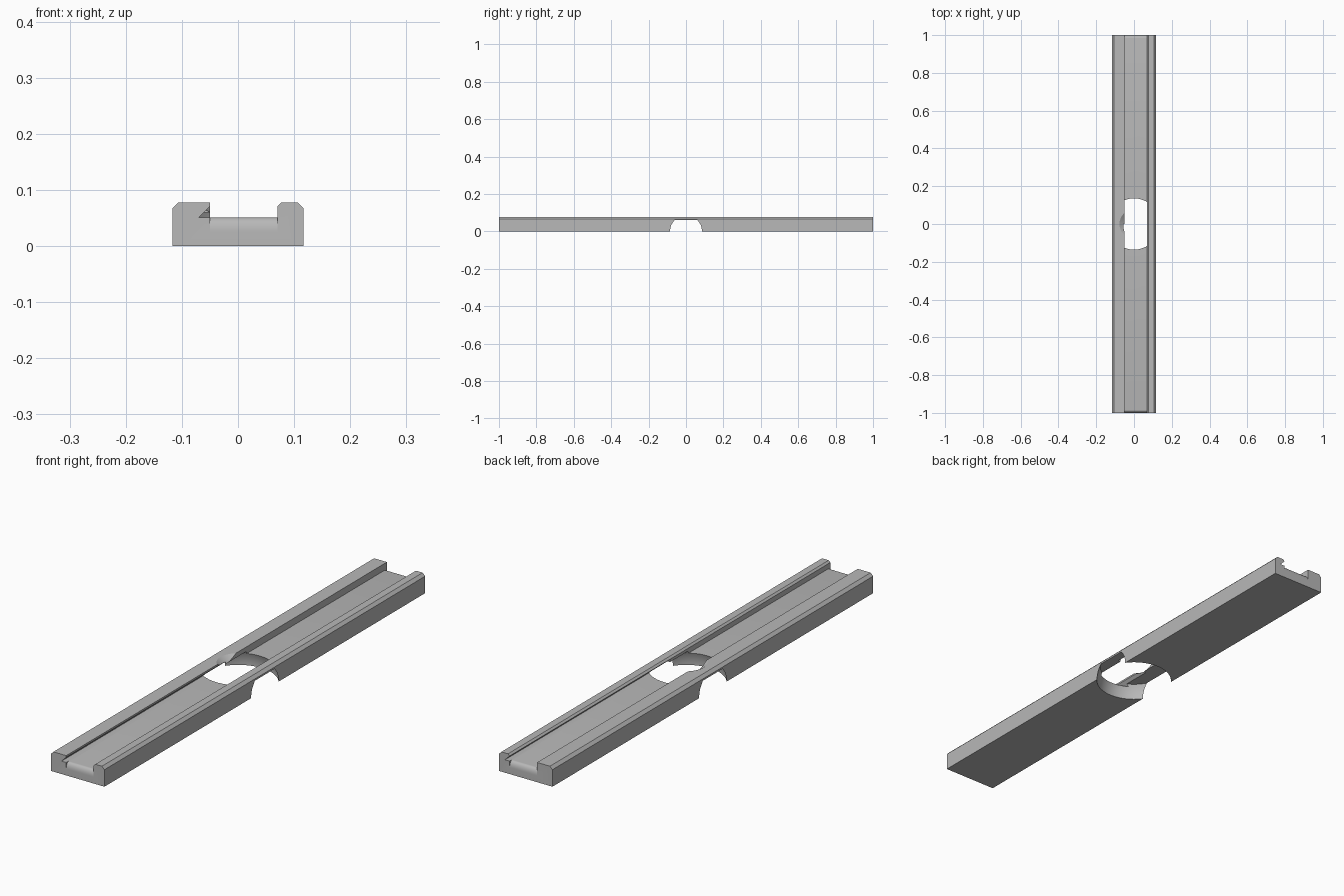
import bpy
import bmesh
import math
from mathutils import Matrix, Vector

if "Cube" in bpy.data.objects:
    bpy.data.objects.remove(bpy.data.objects["Cube"], do_unlink=True)

metal = bpy.data.materials.new("plain_grey")
metal.use_nodes = True
grey = (0.48, 0.48, 0.48, 1)
metal.diffuse_color = grey
metal.node_tree.nodes["Principled BSDF"].inputs["Base Color"].default_value = grey


def make_object(name, bm):
    bmesh.ops.recalc_face_normals(bm, faces=bm.faces)
    mesh = bpy.data.meshes.new(name)
    bm.to_mesh(mesh)
    bm.free()
    mesh.materials.append(metal)
    obj = bpy.data.objects.new(name, mesh)
    bpy.context.collection.objects.link(obj)
    return obj


def prism(name, points, axis, start, end):
    """Extrude a profile along x or y; profile points are (other axis, z)."""
    bm = bmesh.new()
    along_x = axis == "x"
    verts = [bm.verts.new((start, a, z) if along_x else (a, start, z)) for a, z in points]
    face = bm.faces.new(verts)
    new = bmesh.ops.extrude_face_region(bm, geom=[face])["geom"]
    step = Vector((end - start, 0, 0) if along_x else (0, end - start, 0))
    bmesh.ops.translate(bm, vec=step, verts=[g for g in new if isinstance(g, bmesh.types.BMVert)])
    return make_object(name, bm)


def lathe(name, points, sides=64):
    """Spin a closed (radius, z) profile round the z axis."""
    bm = bmesh.new()
    verts = [bm.verts.new((r, 0, z)) for r, z in points]
    edges = [bm.edges.new(pair) for pair in zip(verts, verts[1:])]
    bmesh.ops.spin(bm, geom=verts + edges, axis=(0, 0, 1), cent=(0, 0, 0),
                   angle=math.tau, steps=sides, use_duplicate=False)
    bmesh.ops.remove_doubles(bm, verts=bm.verts, dist=1e-5)
    return make_object(name, bm)


# Bar with chamfered outer top edges
W, H, C = 0.117, 0.078, 0.011
LEFT, RIGHT, FLOOR = 0.07, -0.05, 0.051
bar = prism("rail_bar", [(-W, 0), (W, 0), (W, H - C), (W - C, H), (-W + C, H), (-W, H - C)],
            "y", -1, 1)

# Channel cutter whose floor rolls down at both ends
roll = []
for i in range(9):
    a = math.radians(90 * i / 8)
    roll.append((-0.985 - 0.015 * math.cos(a), FLOOR - 0.025 * (1 - math.sin(a))))
floor_line = [(-1.05, FLOOR - 0.025)] + roll
outline = floor_line + [(-y, z) for y, z in reversed(floor_line)] + [(1.05, 0.12), (-1.05, 0.12)]
cutters = [prism("channel_cutter", outline, "x", RIGHT, LEFT)]

# Small inner chamfer on the narrow lip
cutters.append(prism("lip_cutter", [(LEFT - 0.005, H + 0.005), (LEFT - 0.005, H - 0.012),
                                    (LEFT + 0.012, H + 0.005)], "y", -1.05, 1.05))

# Undercuts beneath the lips, each entering from one end
for side, wall, end in ((-1, RIGHT, -1.05), (1, LEFT, 1.05)):
    wedge = [(wall - side * 0.005, FLOOR), (wall + side * 0.02, FLOOR),
             (wall, FLOOR + 0.02), (wall - side * 0.005, FLOOR + 0.02)]
    cutters.append(prism("undercut_cutter", wedge, "y", end, 0))

# Domed hollow from below, with a flared opening through the top
R, TOP = 0.145, 0.06
dome = [(0, -0.02), (R, -0.02)]
for i in range(9):
    z = TOP * i / 8
    dome.append((math.sqrt(R * R - z * z), z))
dome += [(0.05, TOP), (0.08, H + 0.002), (0.08, 0.1), (0, 0.1)]
cutters.append(lathe("hollow_cutter", dome))

# Carve the bar and bake the result
for cutter in cutters:
    cutter.hide_render = True
    mod = bar.modifiers.new(cutter.name, "BOOLEAN")
    mod.operation = "DIFFERENCE"
    mod.solver = "EXACT"
    mod.object = cutter
bpy.context.view_layer.update()
carved = bpy.data.meshes.new_from_object(bar.evaluated_get(bpy.context.evaluated_depsgraph_get()))
bar.modifiers.clear()
bar.data = carved
for cutter in cutters:
    bpy.data.objects.remove(cutter, do_unlink=True)
bar.data.materials.clear()
bar.data.materials.append(metal)
for poly in bar.data.polygons:
    poly.material_index = 0

bpy.ops.object.select_all(action="DESELECT")
bar.select_set(True)
bpy.context.view_layer.objects.active = bar
bpy.ops.object.shade_smooth_by_angle(angle=math.radians(25))
